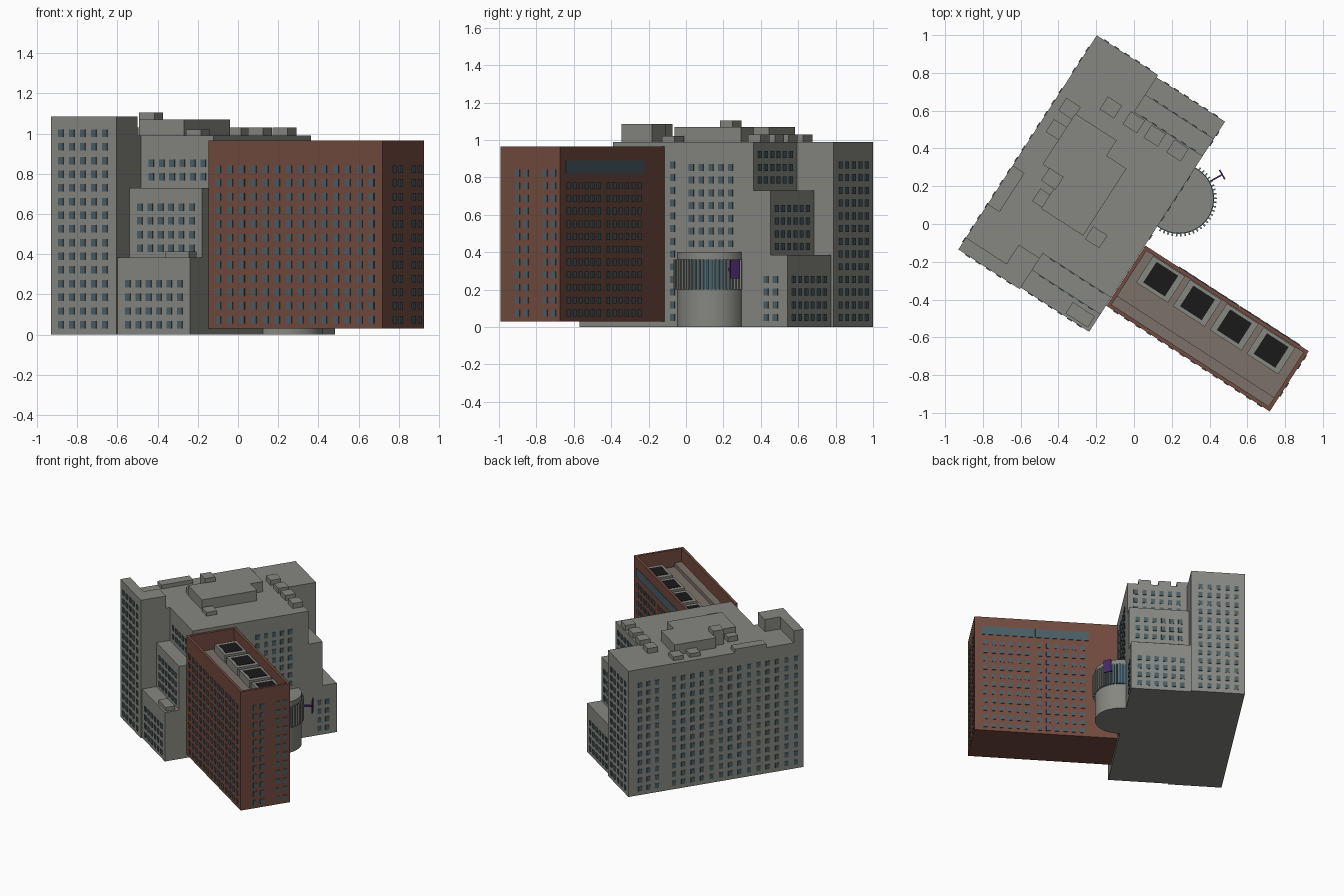
import bpy, bmesh, math
from mathutils import Matrix

if "Cube" in bpy.data.objects:
    bpy.data.objects.remove(bpy.data.objects["Cube"])

# Everything is laid out in a turned frame: u across the slab, v along it
FRAME = Matrix.Translation((-0.93, -0.135, 0)) @ Matrix.Rotation(math.atan2(-0.543, 0.84), 4, 'Z')


def mat(name, r, g, b):
    m = bpy.data.materials.new(name)
    m.diffuse_color = (r, g, b, 1)
    m.use_nodes = True
    m.node_tree.nodes["Principled BSDF"].inputs["Base Color"].default_value = m.diffuse_color
    return m


CONCRETE = mat("concrete", 0.24, 0.24, 0.22)
BRICK = mat("brick", 0.17, 0.07, 0.05)
TAUPE = mat("taupe_roof", 0.20, 0.17, 0.14)
GLASS = mat("glass", 0.07, 0.11, 0.13)
BLUE = mat("blue_glass", 0.06, 0.14, 0.20)
BLACK = mat("black", 0.01, 0.01, 0.01)
PURPLE = mat("purple", 0.06, 0.02, 0.14)


def finish(name, bm, material):
    bmesh.ops.recalc_face_normals(bm, faces=bm.faces)
    me = bpy.data.meshes.new(name)
    bm.to_mesh(me)
    bm.free()
    me.materials.append(material)
    ob = bpy.data.objects.new(name, me)
    ob.matrix_world = FRAME
    bpy.context.collection.objects.link(ob)
    return ob


def add_box(bm, u0, u1, v0, v1, z0, z1, turn=None):
    m = Matrix.Translation(((u0 + u1) / 2, (v0 + v1) / 2, (z0 + z1) / 2)) \
        @ Matrix.Diagonal((u1 - u0, v1 - v0, z1 - z0, 1))
    bmesh.ops.create_cube(bm, size=1, matrix=(turn @ m) if turn else m)


def boxes(name, material, *dims):
    bm = bmesh.new()
    for d in dims:
        add_box(bm, *d)
    return finish(name, bm, material)


def prism(name, material, pts, z0, z1):
    bm = bmesh.new()
    face = bm.faces.new([bm.verts.new((u, v, z0)) for u, v in pts])
    ext = bmesh.ops.extrude_face_region(bm, geom=[face], use_keep_orig=True)
    for e in ext['geom']:
        if isinstance(e, bmesh.types.BMVert):
            e.co.z = z1
    return finish(name, bm, material)


def span(a, b, n):
    return [a + (b - a) * i / (n - 1) for i in range(n)]


def rows(z, n):
    return [z + 0.068 * i for i in range(n)]


def windows(name, axis, plane, cols, zs, w=0.03, h=0.037, t=0.005):
    # axis 'u': wall of constant u, columns run along v (and the reverse)
    bm = bmesh.new()
    for c in cols:
        for z in zs:
            a = (plane - t, plane + t)
            b = (c - w / 2, c + w / 2)
            first, second = (a, b) if axis == 'u' else (b, a)
            add_box(bm, *first, *second, z - h / 2, z + h / 2)
    return finish(name, bm, GLASS)


# Main slab, stepped terraces and corner tower
boxes("slab_spine", CONCRETE, (0, 0.387, 0, 1.35, 0, 0.99))
boxes("terrace_blocks", CONCRETE,
      (0.387, 0.818, 0.01, 1.335, 0, 0.385),
      (0.387, 0.818, 0.12, 1.226, 0.385, 0.73),
      (0.387, 0.818, 0.225, 1.118, 0.73, 0.99))
prism("tower_top", CONCRETE, [(0, 0), (0.387, 0), (0.387, 0.195), (0.255, 0.195),
                              (0.255, 0.075), (0, 0.075)], 0.99, 1.085)

# Roof structures
prism("penthouse", CONCRETE, [(0.25, 0.42), (0.515, 0.42), (0.515, 0.843), (0.39, 0.843),
                              (0.39, 0.94), (0.13, 0.94), (0.13, 0.62), (0.25, 0.62)], 0.99, 1.07)
boxes("roof_edge_block", CONCRETE, (0, 0.075, 0.285, 0.53, 0.99, 1.02))
units = [(0.09, 0.945, 1.02), (0.095, 0.815, 1.02), (0.27, 1.07, 1.03), (0.415, 1.07, 1.03),
         (0.546, 1.07, 1.03), (0.69, 1.07, 1.03), (0.234, 0.467, 1.03), (0.578, 0.451, 1.02)]
boxes("roof_units", CONCRETE,
      *[(u - 0.045, u + 0.045, v - 0.04, v + 0.04, 0.99, z) for u, v, z in units],
      (0.17, 0.26, 0.545, 0.625, 0.99, 1.105),
      (0.66, 0.80, 0.025, 0.095, 0.385, 0.415))

# Windows of the slab
tower_cols = span(0.06, 0.32, 5)
step_cols = span(0.45, 0.757, 6)
windows("tower_front_windows", 'v', 0, tower_cols, rows(0.05, 15))
windows("tower_back_windows", 'v', 1.35, tower_cols, rows(0.05, 13))
for side, planes, n_top in (("front", (0.01, 0.12, 0.225), 2), ("back", (1.335, 1.226, 1.118), 3)):
    windows(side + "_low_windows", 'v', planes[0], step_cols, rows(0.05, 4))
    windows(side + "_mid_windows", 'v', planes[1], step_cols, rows(0.43, 4))
    windows(side + "_top_windows", 'v', planes[2], step_cols, rows(0.785, n_top))
windows("long_wall_windows", 'u', 0, span(0.06, 1.0, 14) + [1.13, 1.195, 1.26], rows(0.05, 13))
windows("inner_wall_windows", 'u', 0.818, span(0.725, 0.975, 5), rows(0.445, 7))
windows("inner_wall_column", 'u', 0.818, [0.606], rows(0.05, 13))
windows("inner_low_windows", 'u', 0.818, [1.20, 1.26], rows(0.05, 4))

# Brick wing with a sunken roof inside a parapet
U0, U1, V0, V1 = 0.82, 1.85, 0.175, 0.555
boxes("wing_body", BRICK, (U0, U1, V0, V1, 0.03, 0.82))
boxes("wing_parapet", BRICK,
      (U0, U1, V0, V0 + 0.02, 0.82, 0.965), (U0, U1, V1 - 0.02, V1, 0.82, 0.965),
      (U0, U0 + 0.02, V0 + 0.02, V1 - 0.02, 0.82, 0.965),
      (U1 - 0.02, U1, V0 + 0.02, V1 - 0.02, 0.82, 0.965))
boxes("wing_roof", TAUPE, (U0 + 0.02, U1 - 0.02, V0 + 0.02, V1 - 0.02, 0.82, 0.83),
      (U0 + 0.02, U1 - 0.02, V0 + 0.02, 0.25, 0.83, 0.86))
vents = [0.985 + 0.232 * i for i in range(4)]
boxes("roof_vents", CONCRETE, *[(u - 0.1, u + 0.1, 0.365, 0.532, 0.83, 0.89) for u in vents])
boxes("vent_openings", BLACK, *[(u - 0.068, u + 0.068, 0.385, 0.515, 0.88, 0.893) for u in vents])
boxes("wing_louvre_band", GLASS,
      *[(u - 0.095, u + 0.095, V1 - 0.01, V1 + 0.004, 0.82, 0.89) for u in [1.125, 1.317, 1.51, 1.702]])
windows("wing_front_windows", 'v', V0, span(0.88, 1.786, 14), rows(0.075, 12))
windows("wing_end_windows", 'u', U1, [0.285, 0.34, 0.46, 0.515], rows(0.075, 12))
windows("wing_back_windows", 'v', V1, span(1.07, 1.38, 6) + span(1.47, 1.77, 6), rows(0.075, 11))


# Round drum against the inner wall, with a glazed finned band
def drum(name, material, r, z0, z1):
    bm = bmesh.new()
    bmesh.ops.create_cone(bm, cap_ends=True, segments=64, radius1=r, radius2=r, depth=z1 - z0,
                          matrix=Matrix.Translation((0.835, 0.86, (z0 + z1) / 2)))
    ob = finish(name, bm, material)
    bpy.context.view_layer.objects.active = ob
    ob.select_set(True)
    bpy.ops.object.shade_smooth_by_angle()
    ob.select_set(False)


drum("drum", CONCRETE, 0.183, 0, 0.40)
drum("drum_glass_band", BLUE, 0.186, 0.20, 0.36)
bm = bmesh.new()
for i in range(27):
    turn = Matrix.Translation((0.835, 0.86, 0)) @ Matrix.Rotation(math.radians(-88 + 176 * i / 26), 4, 'Z')
    add_box(bm, 0.18, 0.2, -0.004, 0.004, 0.20, 0.36, turn)
finish("drum_fins", bm, CONCRETE)

# Projecting panel on a bracket
turn = Matrix.Translation((0.835, 0.86, 0)) @ Matrix.Rotation(math.radians(62), 4, 'Z')
bm = bmesh.new()
add_box(bm, 0.18, 0.262, -0.004, 0.004, 0.30, 0.315, turn)
add_box(bm, 0.258, 0.266, -0.028, 0.028, 0.26, 0.36, turn)
finish("hanging_panel", bm, PURPLE)
